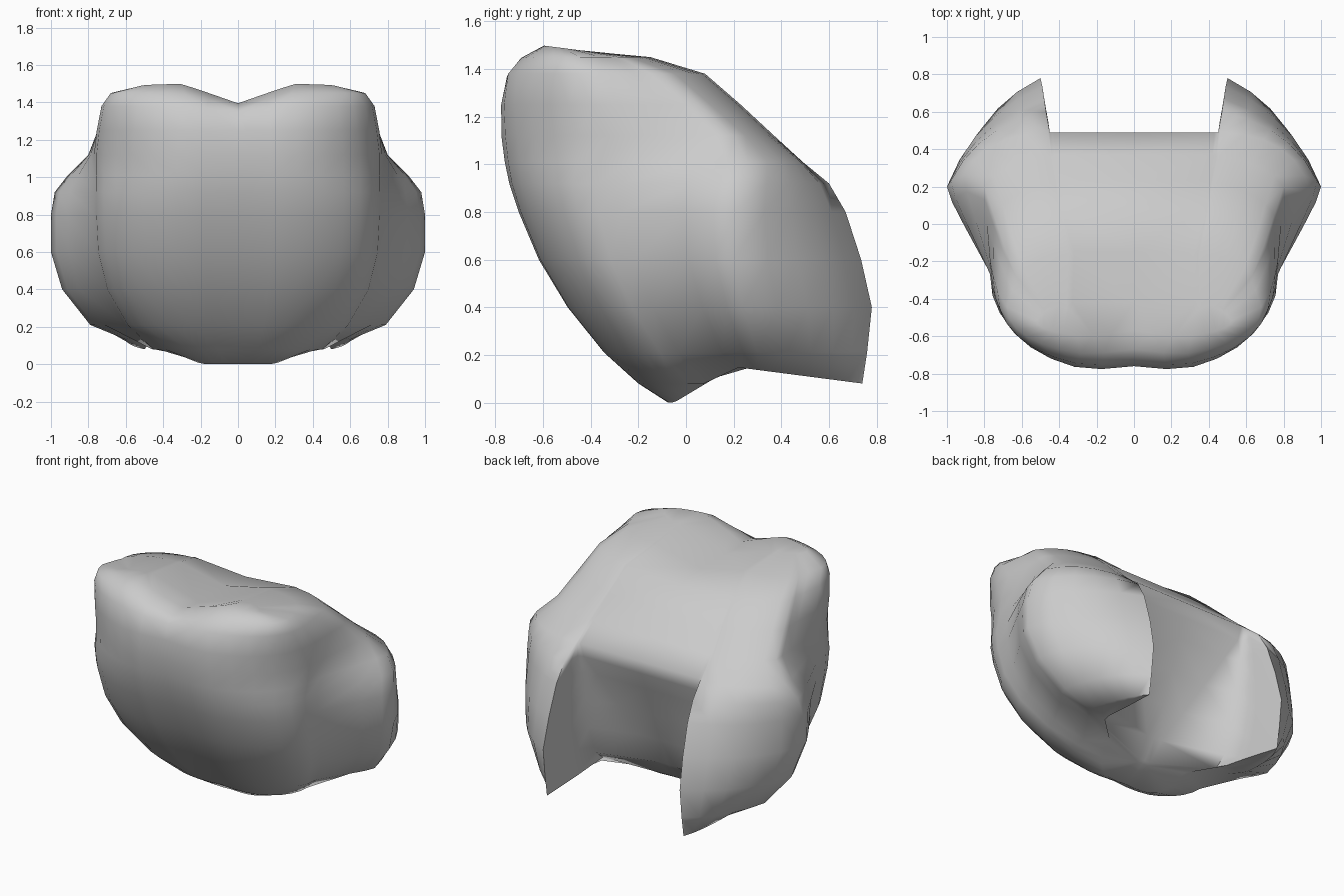
import bpy, bmesh, math
from mathutils import Vector

if "Cube" in bpy.data.objects:
    bpy.data.objects.remove(bpy.data.objects["Cube"])

# Horizontal levels: z, front y, body half width, wing x, wing y, rear tip x, rear tip y, hollow y
LEVELS = [
    (0.00, -.11, .29, .54, .36, .50, .73, .08),
    (0.08, -.23, .46, .60, .34, .50, .74, .10),
    (0.21, -.37, .60, .79, .30, .50, .76, .19),
    (0.40, -.52, .71, .94, .24, .50, .78, .27),
    (0.60, -.64, .76, 1.0, .20, .49, .735, .35),
    (0.80, -.725, .77, 1.0, .20, .48, .67, .42),
    (0.92, -.765, .77, .98, .23, .47, .60, .47),
    (1.01, -.785, .77, .91, .26, .46, .49, .49),
    (1.12, -.80, .77, .80, .20, .45, .36, .37),
    (1.25, -.80, .755, .75, .05, .42, .22, .23),
    (1.38, -.775, .73, .70, -.10, .40, .07, .08),
    (1.45, -.71, .68, .63, -.28, .35, -.16, -.15),
    (1.50, -.61, .52, .48, -.46, .36, -.45, -.42),
]


def underside(y):
    """Height of the lower rim: low keel in front, raised under the wings."""
    if y < -.05:
        return 0
    if y < .2:
        return .15 * (y + .05) / .25
    return .15 - .07 * (y - .2) / .54


def half_section(z, yf, wb, xw, yw, xl, yl, yc):
    k = max(xw - wb, 0)
    f = .38 + .12 * min(1, k / .2)
    ym = yf * f + yw * (1 - f)
    pts = []
    # rounded front
    for i in range(9):
        a = math.radians(90) * i / 8
        x = wb * math.sin(a) ** .9
        y = ym + (yf - ym) * max(math.cos(a), 0) ** .9
        pts.append((x, y + .04 * max(0, 1 - x / .28)))
    # flare into the wing
    pts.append((wb * .4 + xw * .6, ym * .45 + yw * .55))
    pts.append((xw - .12 * k, ym * .18 + yw * .82))
    pts.append((xw, yw))
    # wing round to the rear tip
    b = min(.11, .02 + z * .3) if z < 1.05 else .06
    ctrl = Vector(((xw + xl) / 2 + b, (yw + yl) / 2 + b))
    for t in (.2, .4, .6, .8, 1):
        p = Vector((xw, yw)) * (1 - t) ** 2 + ctrl * 2 * t * (1 - t) + Vector((xl, yl)) * t * t
        pts.append((p.x, p.y))
    # hollow between the wings: steep inner wall, then slanted face
    xc = min(max(.44 * (z - .1) / .86, .04), .44, xl - .03)
    xi = min(.455, xl - .01)
    yi = min(yc + (.12 + .1 * min(z, .4)) * max(0, 1 - z), yl - .001)
    pts.append(((xl + xi) / 2 - .005, (yl + yi) / 2))
    pts.append((xi, yi))
    pts.append((xc, yc))
    pts.append((0, yc))
    out = []
    for x, y in pts:
        dip = .10 * max(0, 1 - x / .30) * min(max((z - 1.33) / .17, 0), 1)
        if z > 1.47:
            dip += max(0, y + .61) * .13
        out.append(Vector((x, y, max(z - dip, underside(y)))))
    return out


# Right half of the shell, lofted through the levels
bm = bmesh.new()
rings = [[bm.verts.new(p) for p in half_section(*lv)] for lv in LEVELS]
for a, b in zip(rings, rings[1:]):
    for i in range(len(a) - 1):
        bm.faces.new((a[i], a[i + 1], b[i + 1], b[i]))
caps = [bm.faces.new(rings[0][::-1]), bm.faces.new(rings[-1])]
bmesh.ops.triangulate(bm, faces=caps)

# Mirror to the other half
geo = bmesh.ops.duplicate(bm, geom=bm.verts[:] + bm.edges[:] + bm.faces[:])["geom"]
for v in [g for g in geo if isinstance(g, bmesh.types.BMVert)]:
    v.co.x *= -1
bmesh.ops.remove_doubles(bm, verts=bm.verts[:], dist=.0008)
bmesh.ops.recalc_face_normals(bm, faces=bm.faces[:])

mesh = bpy.data.meshes.new("curved_shell")
bm.to_mesh(mesh)
bm.free()
shell = bpy.data.objects.new("curved_shell", mesh)
bpy.context.collection.objects.link(shell)
bpy.context.view_layer.objects.active = shell
shell.select_set(True)
bpy.ops.object.shade_smooth_by_angle(angle=math.radians(75))
